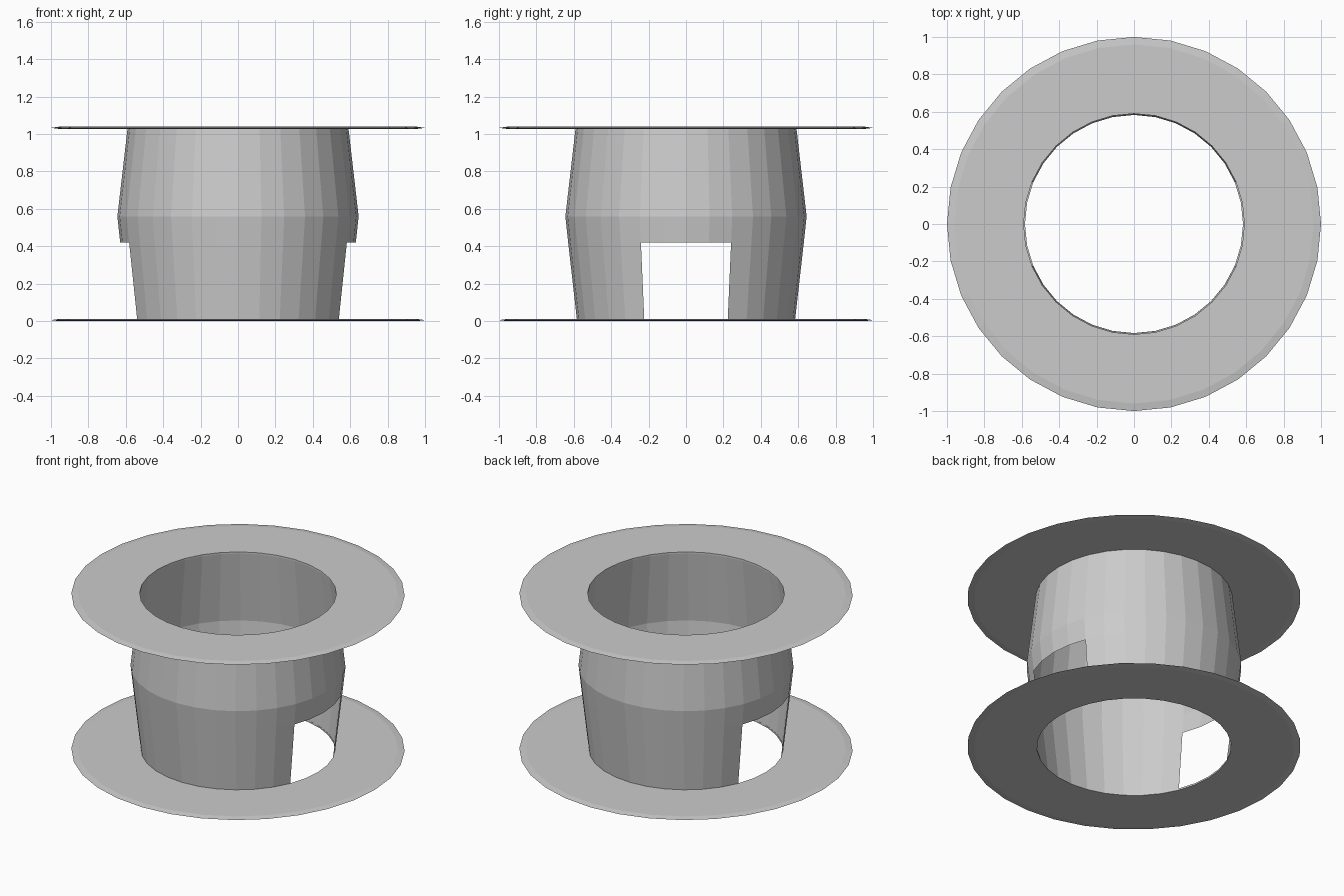
import bpy, bmesh
from math import cos, sin, pi

if "Cube" in bpy.data.objects:
    bpy.data.objects.remove(bpy.data.objects["Cube"])

SEG = 32


def lathe(name, profile, closed=False, skip=lambda row, seg: False):
    """Revolve (radius, z) points round z, leaving out skipped faces."""
    bm = bmesh.new()
    rings = [[bm.verts.new((r * cos(2 * pi * i / SEG), r * sin(2 * pi * i / SEG), z))
              for i in range(SEG)] for r, z in profile]
    rows = len(rings) if closed else len(rings) - 1
    for k in range(rows):
        a, b = rings[k], rings[(k + 1) % len(rings)]
        for i in range(SEG):
            if not skip(k, i):
                j = (i + 1) % SEG
                bm.faces.new((a[i], a[j], b[j], b[i]))
    if closed:
        bmesh.ops.recalc_face_normals(bm, faces=bm.faces)
    mesh = bpy.data.meshes.new(name)
    bm.to_mesh(mesh)
    bm.free()
    obj = bpy.data.objects.new(name, mesh)
    bpy.context.collection.objects.link(obj)
    return obj


# Thin-walled barrel, with an opening four segments wide on each side
def opening(row, seg):
    return row == 0 and (seg + 2) % (SEG // 2) < 4


lathe("barrel_wall", [(0.583, 0.005), (0.63, 0.42), (0.645, 0.56), (0.59, 1.035)],
      skip=opening)


# Thin ring flanges with a tapered outer rim
def flange(name, inner, z):
    lathe(name, [(inner, z), (0.96, z), (1.0, z + 0.005),
                 (0.96, z + 0.011), (inner, z + 0.011)], closed=True)


flange("bottom_flange", 0.583, 0.0)
flange("top_flange", 0.59, 1.028)
